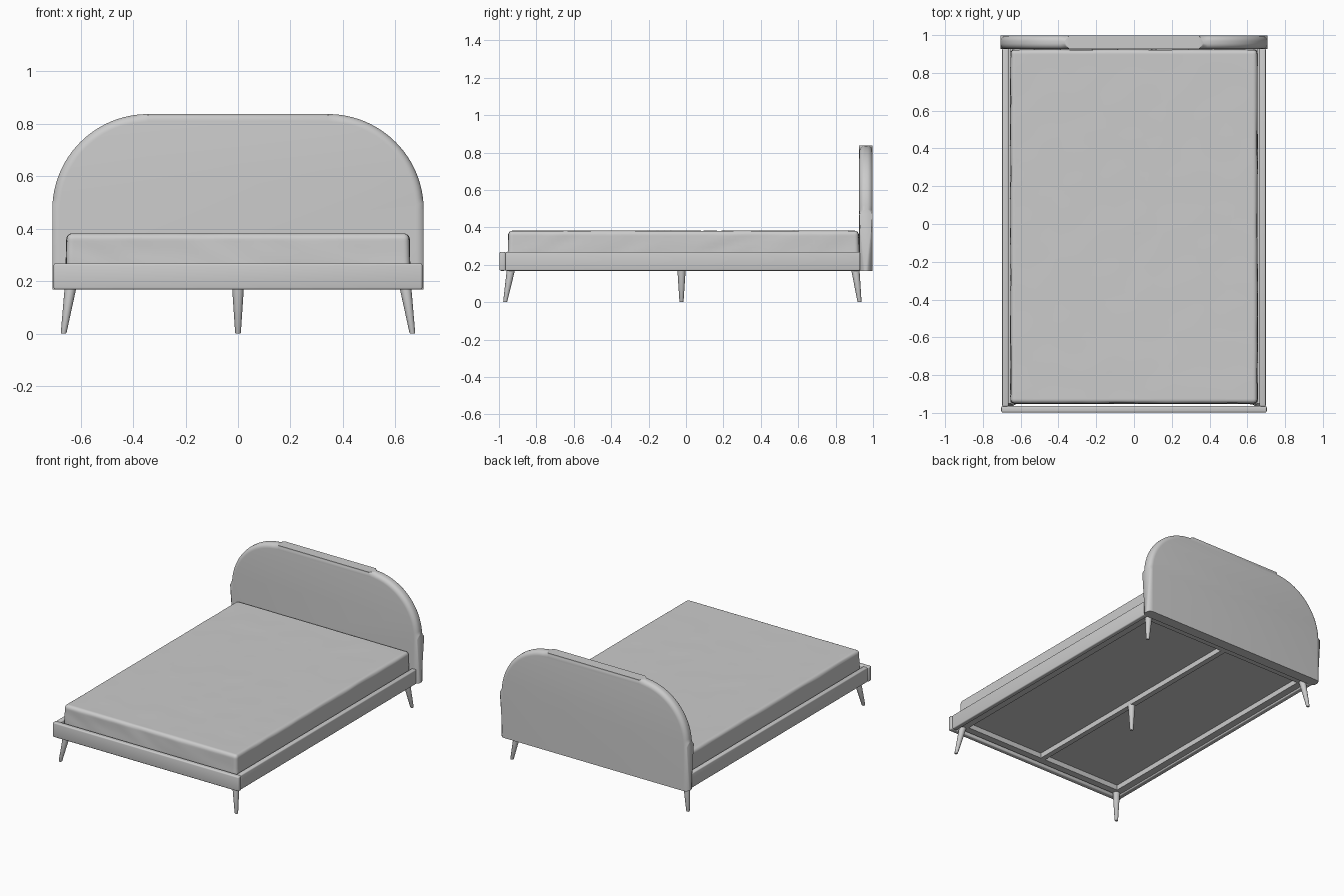
import bpy, bmesh, math
from mathutils import Vector, noise

if "Cube" in bpy.data.objects:
    bpy.data.objects.remove(bpy.data.objects["Cube"])


def finish(name, bm, angle=40):
    bmesh.ops.recalc_face_normals(bm, faces=bm.faces)
    me = bpy.data.meshes.new(name)
    bm.to_mesh(me)
    bm.free()
    ob = bpy.data.objects.new(name, me)
    bpy.context.collection.objects.link(ob)
    bpy.ops.object.select_all(action='DESELECT')
    ob.select_set(True)
    bpy.context.view_layer.objects.active = ob
    bpy.ops.object.shade_smooth_by_angle(angle=math.radians(angle))
    return ob


def box_bm(lo, hi):
    bm = bmesh.new()
    bmesh.ops.create_cube(bm, size=1)
    for v in bm.verts:
        v.co = Vector([(a + b) / 2 + c * (b - a) for a, b, c in zip(lo, hi, v.co)])
    return bm


def box(name, lo, hi, bevel=0.0, segs=3):
    bm = box_bm(lo, hi)
    if bevel:
        bmesh.ops.bevel(bm, geom=bm.edges[:], offset=bevel, segments=segs,
                        profile=0.5, affect='EDGES')
    return finish(name, bm)


def leg(name, top, bottom, r_top=0.023, r_bot=0.011, n=24):
    # tapered splayed leg with horizontal ends
    bm = bmesh.new()
    rings = []
    for c, r in ((bottom, r_bot * 0.8), (bottom + (top - bottom) * 0.02, r_bot), (top, r_top)):
        rings.append([bm.verts.new(c + Vector((r * math.cos(2 * math.pi * i / n),
                                               r * math.sin(2 * math.pi * i / n), 0)))
                      for i in range(n)])
    for a, b in zip(rings, rings[1:]):
        for i in range(n):
            bm.faces.new((a[i], a[(i + 1) % n], b[(i + 1) % n], b[i]))
    bm.faces.new(rings[0])
    bm.faces.new(rings[-1])
    return finish(name, bm)


# headboard: arched outline, extruded, with a soft padded rim
W, Z0, Z1, R = 0.708, 0.168, 0.837, 0.365
outline = [(W, Z0)]
for cx, start in ((W - R, 0), (R - W, 90)):
    for i in range(25):
        a = math.radians(start + 90 * i / 24)
        outline.append((cx + R * math.cos(a), Z1 - R + R * math.sin(a)))
outline.append((-W, Z0))
bm = bmesh.new()
face = bm.faces.new([bm.verts.new((x, 0.926, z)) for x, z in outline])
ext = bmesh.ops.extrude_face_region(bm, geom=[face])
for v in ext['geom']:
    if isinstance(v, bmesh.types.BMVert):
        v.co.y = 0.998
rim = [e for e in bm.edges
       if abs(e.verts[0].co.y - e.verts[1].co.y) < 1e-5
       and max(v.co.z for v in e.verts) > Z0 + 0.01]
bmesh.ops.bevel(bm, geom=rim, offset=0.03, segments=6, profile=0.5, affect='EDGES')
finish("headboard", bm)

# outer frame
box("foot_rail", (-0.703, -0.998, 0.168), (0.703, -0.964, 0.268), 0.008)
for s, side in ((-1, "left"), (1, "right")):
    xs = sorted((s * 0.664, s * 0.698))
    box(side + "_rail", (xs[0], -0.966, 0.168), (xs[1], 0.93, 0.268), 0.007)
    # support cleat along the inside of the rail
    xs = sorted((s * 0.615, s * 0.666))
    box(side + "_cleat", (xs[0], -0.95, 0.178), (xs[1], 0.93, 0.215))

# cross cleats, centre beam and base panel
box("foot_cleat", (-0.62, -0.948, 0.178), (0.62, -0.9, 0.215))
box("head_cleat", (-0.62, 0.88, 0.178), (0.62, 0.93, 0.215))
box("centre_beam", (-0.018, -0.91, 0.178), (0.018, 0.89, 0.215))
box("base_panel", (-0.655, -0.945, 0.213), (0.655, 0.926, 0.225))

# mattress: dense rounded slab with faint cloth wrinkles
MX, MY0, MY1, MZ0, MZ1 = 0.656, -0.954, 0.926, 0.224, 0.382
bm = box_bm((-MX, MY0, MZ0), (MX, MY1, MZ1))
for v in bm.verts:
    if v.co.z > 0.3:
        v.co.x *= 0.997
        v.co.y += 0.004 if v.co.y < 0 else -0.002
bmesh.ops.bevel(bm, geom=bm.edges[:], offset=0.022, segments=5, profile=0.5, affect='EDGES')
for axis, lo, hi, n in ((0, -MX + 0.03, MX - 0.03, 36), (1, MY0 + 0.03, MY1 - 0.03, 52),
                        (2, MZ0 + 0.03, MZ1 - 0.03, 5)):
    for i in range(n + 1):
        no, co = Vector(), Vector()
        no[axis], co[axis] = 1, lo + (hi - lo) * i / n
        bmesh.ops.bisect_plane(bm, geom=bm.verts[:] + bm.edges[:] + bm.faces[:],
                               plane_co=co, plane_no=no)
bm.normal_update()
offsets = []
for v in bm.verts:
    p = v.co
    fold = noise.noise(Vector(((p.x + p.z * 1.6) * 7, (p.y - p.z * 1.6) * 7, p.z * 5)))
    amount = 0.0035 if abs(v.normal.z) < 0.7 else 0.0012
    offsets.append(v.normal * (fold - 0.3) * amount)
for v, o in zip(bm.verts, offsets):
    if v.co.z > MZ0 + 0.02:
        v.co += o
finish("mattress", bm, 60)

# legs
for s, side in ((-1, "left"), (1, "right")):
    leg("front_leg_" + side, Vector((s * 0.637, -0.934, 0.185)), Vector((s * 0.665, -0.967, 0)))
    leg("back_leg_" + side, Vector((s * 0.637, 0.904, 0.185)), Vector((s * 0.665, 0.928, 0)))
leg("centre_leg", Vector((0, -0.024, 0.185)), Vector((0, -0.024, 0)))
